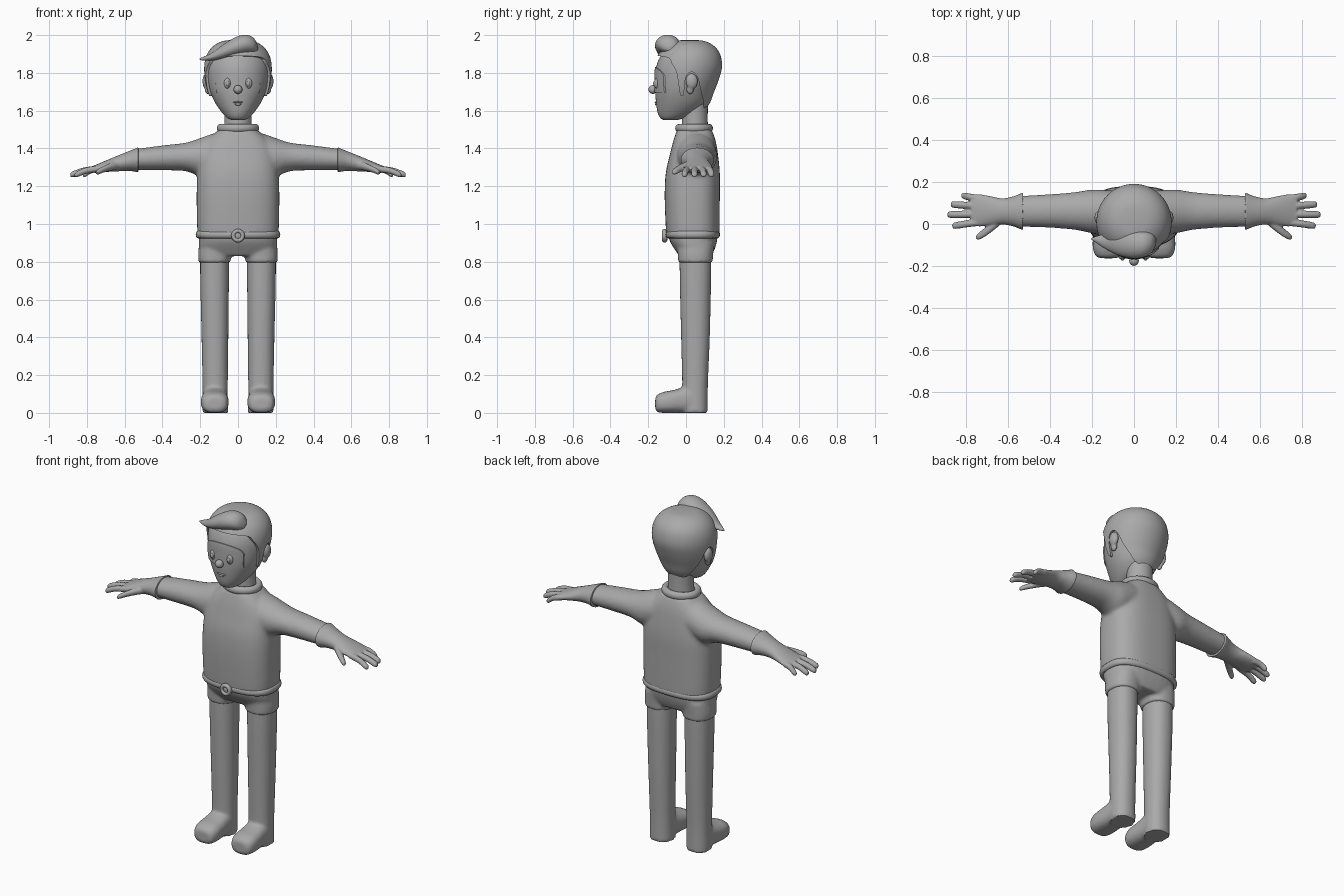
import bpy, bmesh, math
from mathutils import Vector

if "Cube" in bpy.data.objects:
    bpy.data.objects.remove(bpy.data.objects["Cube"])

grey = bpy.data.materials.new("plain grey")
grey.diffuse_color = (0.4, 0.4, 0.4, 1)
grey.use_nodes = True
grey.node_tree.nodes["Principled BSDF"].inputs["Base Color"].default_value = grey.diffuse_color


def spline(rows, steps):
    """Smooth rows of numbers with a Catmull-Rom curve."""
    out = []
    for i in range(len(rows) - 1):
        p = [rows[max(i - 1, 0)], rows[i], rows[i + 1], rows[min(i + 2, len(rows) - 1)]]
        for k in range(steps):
            t = k / steps
            out.append([0.5 * (2 * b + (c - a) * t + (2 * a - 5 * b + 4 * c - d) * t * t
                               + (3 * b - a - 3 * c + d) * t ** 3) for a, b, c, d in zip(*p)])
    return out + [list(rows[-1])]


def loft(bm, rows, axis="z", side=1, power=2.0, n=32, steps=4):
    """Rows are (x, y, z, half width, half depth) along an axis; side -1 mirrors in x."""
    u, v = {"z": (0, 1), "x": (1, 2), "y": (0, 2)}[axis]
    rings = []
    for *c, ra, rb in spline(rows, steps):
        ring = []
        for k in range(n):
            a = 2 * math.pi * k / n
            ca, sa = math.cos(a), math.sin(a)
            p = Vector(c)
            p[u] += max(ra, .002) * math.copysign(abs(ca) ** (2 / power), ca)
            p[v] += max(rb, .002) * math.copysign(abs(sa) ** (2 / power), sa)
            p.x *= side
            ring.append(bm.verts.new(p))
        rings.append(ring)
    for r, s in zip(rings, rings[1:]):
        for k in range(n):
            bm.faces.new((r[k], r[k - 1], s[k - 1], s[k]))
    bm.faces.new(rings[0])
    bm.faces.new(rings[-1])


def ball(bm, c, r):
    vs = bmesh.ops.create_uvsphere(bm, u_segments=24, v_segments=14, radius=1)["verts"]
    for v in vs:
        v.co = Vector(c) + Vector([a * b for a, b in zip(v.co, r)])


def hoop(bm, c, rx, ry, t, h, power=2.0, upright=False, n=64, m=12):
    """Closed ring of elliptical section: t thick, h tall."""
    grid = []
    for i in range(n):
        a = 2 * math.pi * i / n
        ca, sa = math.cos(a), math.sin(a)
        row = []
        for j in range(m):
            b = 2 * math.pi * j / m
            x = (rx + t * math.cos(b)) * math.copysign(abs(ca) ** (2 / power), ca)
            y = (ry + t * math.cos(b)) * math.copysign(abs(sa) ** (2 / power), sa)
            z = h * math.sin(b)
            row.append(bm.verts.new(Vector(c) + Vector((x, z, y) if upright else (x, y, z))))
        grid.append(row)
    for i in range(n):
        for j in range(m):
            bm.faces.new((grid[i][j], grid[i - 1][j], grid[i - 1][j - 1], grid[i][j - 1]))


def prism(bm, pts, axis):
    """Outline extruded right through the model along x (y, z points) or y (x, z points)."""
    lo, hi = ((-1, 1) if axis == "x" else (-1, -.02))
    a, b = [[bm.verts.new((e, p, q) if axis == "x" else (p, e, q)) for p, q in pts] for e in (lo, hi)]
    bm.faces.new(a)
    bm.faces.new(b)
    for k in range(len(pts)):
        bm.faces.new((a[k], a[k - 1], b[k - 1], b[k]))


def make(name, bm):
    bmesh.ops.recalc_face_normals(bm, faces=bm.faces)
    me = bpy.data.meshes.new(name)
    bm.to_mesh(me)
    bm.free()
    ob = bpy.data.objects.new(name, me)
    bpy.context.collection.objects.link(ob)
    return ob


def part(name, bm, voxel=0, smooth=4, cut=None, angle=40):
    """Make a part, optionally melted together or trimmed to an outline."""
    ob = make(name, bm)
    cutter = None
    if voxel:
        m = ob.modifiers.new("melt", "REMESH")
        m.mode, m.voxel_size = "VOXEL", voxel
        m = ob.modifiers.new("soften", "SMOOTH")
        m.factor, m.iterations = .5, smooth
    if cut:
        cutter = make("trim", cut)
        m = ob.modifiers.new("trim", "BOOLEAN")
        m.operation, m.solver, m.object = "INTERSECT", "EXACT", cutter
    bpy.context.view_layer.update()
    me = bpy.data.meshes.new_from_object(ob.evaluated_get(bpy.context.evaluated_depsgraph_get()))
    ob.modifiers.clear()
    ob.data = me
    if cutter:
        bpy.data.objects.remove(cutter)
    me.materials.clear()
    me.materials.append(grey)
    bpy.ops.object.select_all(action="DESELECT")
    ob.select_set(True)
    bpy.context.view_layer.objects.active = ob
    bpy.ops.object.shade_smooth_by_angle(angle=math.radians(angle))


def head_shape(grow):
    """Head as (z, front y, back y, half width), grown outwards."""
    bm = bmesh.new()
    rows = [(1.55, -.115, -.05, .03), (1.56, -.135, -.01, .055), (1.59, -.15, .06, .085), (1.64, -.158, .11, .12),
            (1.70, -.163, .135, .147), (1.76, -.163, .16, .162), (1.82, -.16, .178, .167), (1.87, -.145, .175, .16),
            (1.91, -.12, .158, .14), (1.94, -.085, .125, .107), (1.957, -.045, .085, .065), (1.962, 0, .04, .02)]
    loft(bm, [(0, (f + b) / 2, 1.76 + (z - 1.76) * (1 + grow * 5), w + grow, (b - f) / 2 + grow)
              for z, f, b, w in rows], n=64, steps=5)
    return bm


# Sweater with sleeves
bm = bmesh.new()
loft(bm, [(0, .037, .935, .213, .14), (0, .035, 1.0, .217, .143), (0, .033, 1.15, .219, .146), (0, .036, 1.27, .215, .143),
          (0, .042, 1.37, .20, .127), (0, .045, 1.44, .165, .112), (0, .045, 1.5, .10, .092)], power=2.7, n=48)
for s in (1, -1):
    loft(bm, [(.0, .05, 1.39, .1, .09), (.12, .055, 1.375, .105, .105), (.2, .06, 1.355, .104, .1), (.28, .062, 1.355, .09, .075),
              (.4, .062, 1.35, .08, .066), (.56, .06, 1.34, .073, .055)], "x", s)
part("sweater", bm, .01, 9)

# Rolled collar, sweater hem and belt buckle
bm = bmesh.new()
hoop(bm, (0, .043, 1.507), .092, .08, .02, .023)
part("collar", bm)
bm = bmesh.new()
hoop(bm, (0, .036, .944), .21, .13, .014, .02, 2.7)
part("belt", bm)
bm = bmesh.new()
hoop(bm, (0, -.113, .938), .025, .025, .011, .014, upright=True, n=32)
ball(bm, (0, -.108, .938), (.022, .012, .022))
part("buckle", bm)

# Shorts
bm = bmesh.new()
loft(bm, [(0, .037, .95, .207, .132), (0, .039, .91, .208, .125), (0, .045, .87, .205, .108), (0, .05, .83, .17, .085)], power=2.6)
for s in (1, -1):
    loft(bm, [(.115, .05, .9, .09, .1), (.122, .05, .84, .089, .094), (.125, .05, .795, .084, .091)], "z", s, 2.3)
part("shorts", bm, .009, 5)

# Legs with boots
bm = bmesh.new()
for s in (1, -1):
    loft(bm, [(.124, .05, .86, .076, .084), (.124, .05, .7, .076, .083), (.122, .05, .4, .071, .076),
              (.121, .048, .15, .067, .068), (.121, .047, 0, .068, .068)], "z", s, 2.2)
    loft(bm, [(.123, -.163, .05, .035, .026), (.123, -.152, .05, .06, .046), (.123, -.115, .056, .073, .056),
              (.123, -.07, .06, .073, .06), (.122, -.02, .067, .069, .067), (.121, .04, .075, .066, .075)], "y", s, 2.6)
part("legs_and_boots", bm, .009, 4)

# Gloves with flared cuffs, four fingers and a thumb
bm = bmesh.new()
for s in (1, -1):
    loft(bm, [(.527, .06, 1.34, .09, .067), (.545, .06, 1.338, .083, .061), (.58, .06, 1.333, .07, .052), (.63, .06, 1.322, .062, .043),
              (.69, .063, 1.308, .071, .032), (.74, .065, 1.295, .077, .024), (.775, .065, 1.288, .073, .016)], "x", s)
    for y0, y1, tip in ((.122, .134, .822), (.086, .093, .872), (.046, .045, .888), (.008, -.008, .865)):
        mid = (.74 + tip) / 2
        loft(bm, [(.735, y0, 1.293, .017, .017), (mid, (y0 + y1) / 2, 1.283, .017, .017), (tip - .012, y1, 1.263, .016, .016),
                  (tip, y1, 1.259, .007, .007)], "x", s, n=16)
    loft(bm, [(.62, .04, 1.315, .03, .025), (.67, -.005, 1.304, .027, .021), (.715, -.043, 1.288, .021, .017),
              (.742, -.06, 1.275, .016, .014), (.752, -.064, 1.271, .006, .006)], "x", s, n=16)
part("gloves", bm, .005, 3)

# Neck and head
bm = bmesh.new()
loft(bm, [(0, .047, 1.48, .077, .07), (0, .047, 1.55, .072, .068), (0, .048, 1.66, .074, .068)])
part("neck", bm)
part("head", head_shape(0))

# Hair cap, trimmed round the forehead, sideburns and ears
cut = bmesh.new()
line = [(-.3, 1.9), (-.11, 1.885), (-.075, 1.85), (-.05, 1.80), (-.04, 1.74), (-.03, 1.685), (-.015, 1.68), (-.008, 1.72),
        (0, 1.78), (.03, 1.805), (.06, 1.78), (.075, 1.72), (.09, 1.66), (.115, 1.6), (.3, 1.58)]
prism(cut, spline(line, 4) + [(.3, 2.2), (-.3, 2.2)], "x")
part("hair", head_shape(.012), cut=cut)

# Swept quiff
bm = bmesh.new()
loft(bm, [(-.205, -.07, 1.872, .004, .004), (-.185, -.073, 1.875, .014, .01), (-.14, -.082, 1.885, .035, .02), (-.08, -.092, 1.911, .056, .038),
          (-.01, -.098, 1.94, .066, .051), (.045, -.096, 1.952, .063, .05), (.085, -.09, 1.946, .046, .037),
          (.105, -.082, 1.932, .015, .015)], "x")
part("quiff", bm, .005, 3)

# Face mask plate
cut = bmesh.new()
prism(cut, [(-.115, 1.695), (.115, 1.695), (.12, 1.78)] + [(.115 * math.cos(a), 1.785 + .045 * math.sin(a))
      for a in [math.pi * k / 16 for k in range(1, 16)]] + [(-.12, 1.78)], "y")
part("face_mask", head_shape(.005), cut=cut)

# Eyes, nose, mouth and ears
bm = bmesh.new()
for s in (1, -1):
    ball(bm, (s * .055, -.155, 1.745), (.019, .014, .028))
    ball(bm, (s * .055, -.163, 1.743), (.01, .011, .016))
part("eyes", bm)
bm = bmesh.new()
ball(bm, (0, -.175, 1.712), (.023, .024, .023))
part("nose", bm)
bm = bmesh.new()
ball(bm, (0, -.158, 1.645), (.027, .008, .005))
ball(bm, (0, -.156, 1.634), (.016, .009, .007))
part("mouth", bm)
bm = bmesh.new()
for s in (1, -1):
    ball(bm, (s * .168, .03, 1.755), (.02, .032, .042))
    ball(bm, (s * .16, .022, 1.715), (.016, .02, .028))
part("ears", bm, .005, 3)
